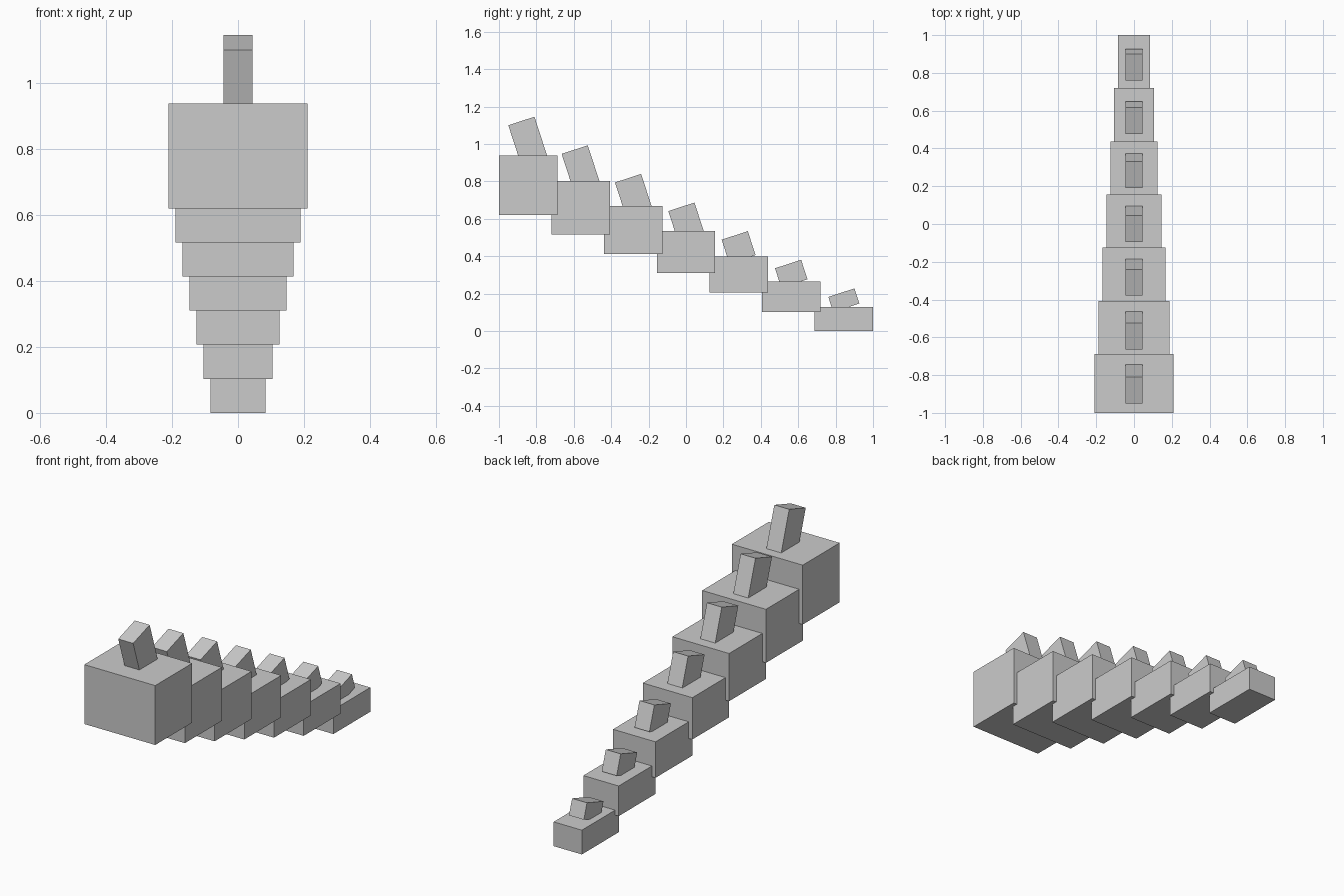
import bpy
import math

if "Cube" in bpy.data.objects:
    bpy.data.objects.remove(bpy.data.objects["Cube"], do_unlink=True)

# One plain grey for everything
grey = bpy.data.materials.new("plain_grey")
grey.use_nodes = True
colour = (0.6, 0.6, 0.6, 1)
grey.diffuse_color = colour
grey.node_tree.nodes["Principled BSDF"].inputs["Base Color"].default_value = colour


def block(name, size, location, tilt=0.0):
    bpy.ops.mesh.primitive_cube_add(size=1, location=location, rotation=(tilt, 0, 0))
    obj = bpy.context.object
    obj.name = name
    obj.scale = size
    obj.data.materials.append(grey)
    return obj


def blend(first, last, t):
    return first + (last - first) * t


COUNT = 7
TILT = math.radians(18)

for i in range(COUNT):
    t = i / (COUNT - 1)
    y = blend(-0.844, 0.844, t)
    # Body segment, shrinking and sinking toward the back
    height = blend(0.318, 0.13, t)
    bottom = blend(0.62, 0.0, t)
    block(f"tail_segment_{i + 1}", (blend(0.42, 0.167, t), 0.3125, height),
          (0, y, bottom + height / 2))
    # Spine leaning forward, sunk into the top of its segment
    block(f"spine_{i + 1}", (0.088, 0.147, blend(0.234, 0.085, t)),
          (0, y, bottom + height + blend(0.074, 0.035, t)), TILT)
